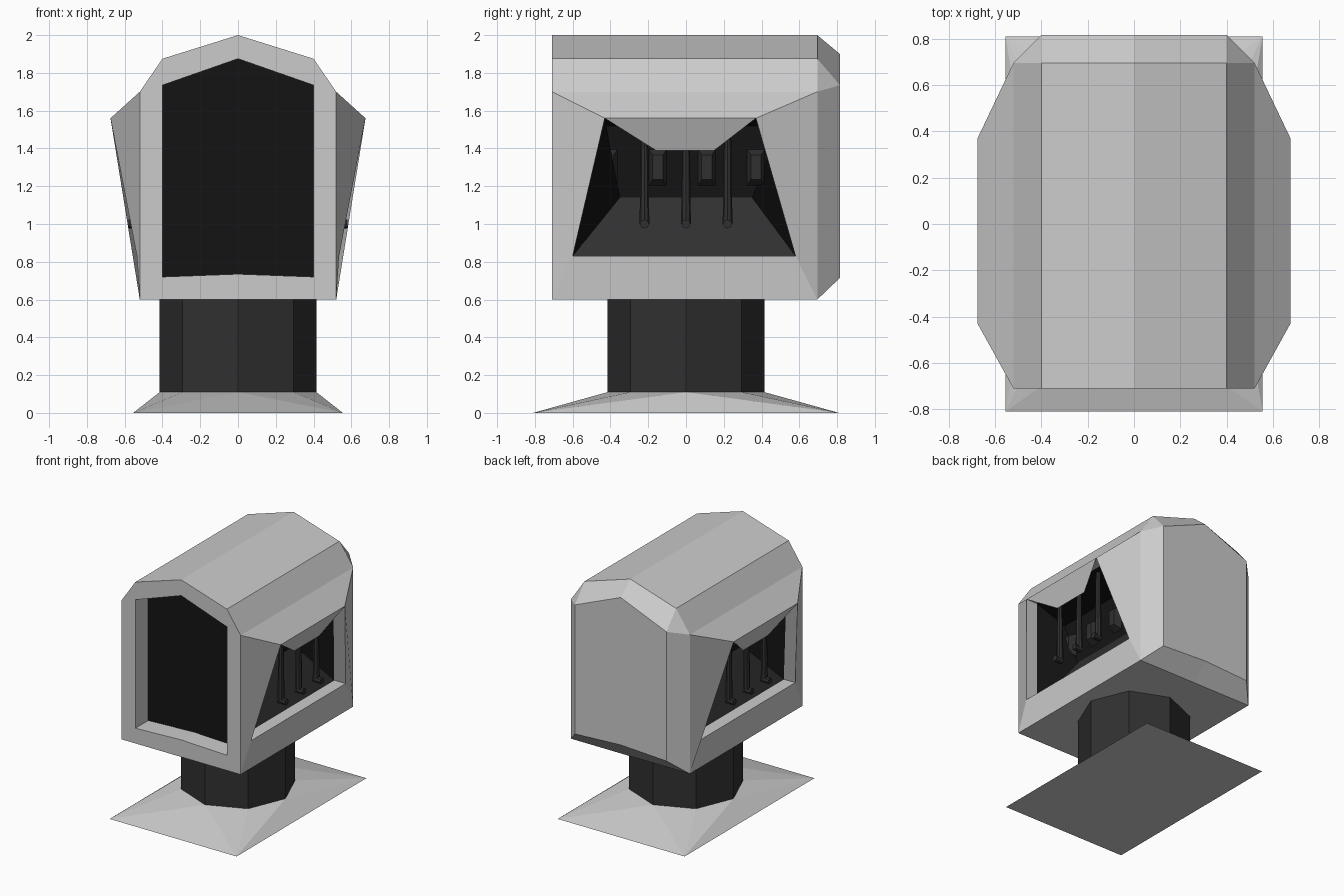
import bpy, bmesh, math
from mathutils import Vector

if "Cube" in bpy.data.objects:
    bpy.data.objects.remove(bpy.data.objects["Cube"])


def material(name, value):
    m = bpy.data.materials.new(name)
    m.diffuse_color = (value, value, value, 1)
    m.use_nodes = True
    m.node_tree.nodes["Principled BSDF"].inputs["Base Color"].default_value = m.diffuse_color
    return m


DARK = material("dark_grey", 0.03)
BLACK = material("black", 0.007)


def finish(bm, name, mat=None):
    bmesh.ops.remove_doubles(bm, verts=bm.verts, dist=0.0005)
    bmesh.ops.recalc_face_normals(bm, faces=bm.faces)
    me = bpy.data.meshes.new(name)
    bm.to_mesh(me)
    bm.free()
    ob = bpy.data.objects.new(name, me)
    bpy.context.collection.objects.link(ob)
    if mat:
        me.materials.append(mat)
    return ob


def face(bm, pts):
    # drop repeated points so collapsed quads become triangles
    clean = []
    for p in pts:
        if all((Vector(p) - Vector(q)).length > 1e-5 for q in clean):
            clean.append(p)
    if len(clean) > 2:
        bm.faces.new([bm.verts.new(p) for p in clean])


def bridge(bm, a, b, skip=()):
    n = len(a)
    for i in range(n):
        if i not in skip:
            j = (i + 1) % n
            face(bm, [a[i], a[j], b[j], b[i]])


def hull(name, pts, mat=None):
    bm = bmesh.new()
    for p in pts:
        bm.verts.new(p)
    bmesh.ops.convex_hull(bm, input=bm.verts)
    return finish(bm, name, mat)


def ring(half, y):
    """Symmetric closed section from bottom centre up the right and down the left."""
    left = [(-x, z) for x, z in half[-2:0:-1]]
    return [(x, y, z) for x, z in half + left]


# cross-sections: outer hull, front opening, back panel
outer = [(0, .6), (.52, .6), (.52, 1.70), (.40, 1.875), (0, 2.0)]
inner = [(0, .735), (.40, .72), (.40, 1.735), (.40, 1.735), (0, 1.875)]
rear = [(0, .735), (.40, .715), (.40, 1.735), (.40, 1.735), (0, 1.90)]

# side window outline (y, z, x)
window = [(.535, -.60, .83), (.535, .58, .83), (.675, .37, 1.56), (.675, -.43, 1.56)]
back_wall = [(.25, -.35, 1.14), (.25, .35, 1.14), (.25, .50, 1.52), (.25, -.50, 1.52)]


def side(pts, s):
    return [(x * s, y, z) for x, y, z in pts]


# housing shell with recessed front and chamfered back
bm = bmesh.new()
back_in, back_out = ring(rear, .815), ring(outer, .695)
front_out, front_in, recess = ring(outer, -.71), ring(inner, -.71), ring(inner, -.55)
face(bm, back_in)
bridge(bm, back_in, back_out)
bridge(bm, back_out, front_out, skip=(1, 6))
bridge(bm, front_out, front_in)
bridge(bm, front_in, recess)
for s in (1, -1):
    # flared side panels, window rim and drooping hood lip
    frame = side([(.52, -.71, .6), (.52, .695, .6), (.52, .695, 1.70), (.52, -.71, 1.70)], s)
    win = side(window, s)
    rim = side([(x - .1, y, z) for x, y, z in window], s)
    bridge(bm, frame, win)
    bridge(bm, win, rim)
    face(bm, [win[3], win[2], (.605 * s, .15, 1.39), (.605 * s, -.16, 1.39)])
finish(bm, "housing")

# black front panel
bm = bmesh.new()
face(bm, recess)
finish(bm, "front_panel", BLACK)

for s, tag in ((1, "right"), (-1, "left")):
    # dark recess behind each window: sloping sill, walls and back
    rim = side([(x - .1, y, z) for x, y, z in window], s)
    wall = side(back_wall, s)
    bm = bmesh.new()
    bridge(bm, rim, wall, skip=(0,))
    face(bm, wall)
    finish(bm, tag + "_recess", BLACK)
    bm = bmesh.new()
    face(bm, [rim[0], rim[1], wall[1], wall[0]])
    finish(bm, tag + "_sill", DARK)

    # raised blocks on the recess wall
    for i in range(4):
        y = -.41 + .26 * i
        pts = [(s * x, y + a * w, 1.3 + b * h)
               for x, w, h in ((.24, .05, .10), (.31, .027, .065))
               for a in (-1, 1) for b in (-1, 1)]
        hull(f"{tag}_block_{i + 1}", pts, DARK)

    # hanging rods with an outward foot
    for i in range(3):
        y = .22 * (i - 1)
        bm = bmesh.new()
        bmesh.ops.create_cone(bm, cap_ends=True, segments=8, radius1=.026, radius2=.018, depth=.55)
        bmesh.ops.translate(bm, verts=bm.verts, vec=(s * .53, y, 1.275))
        foot = bmesh.ops.create_cone(bm, cap_ends=True, segments=8,
                                     radius1=.024, radius2=.024, depth=.07)["verts"]
        for v in foot:
            v.co = Vector((s * .545 + v.co.z, y + v.co.y, 1.0 + v.co.x))
        finish(bm, f"{tag}_rod_{i + 1}", DARK)

# octagonal neck and sloped foot plate
octagon = [(.415 * math.cos(k * math.pi / 4), .415 * math.sin(k * math.pi / 4)) for k in range(8)]
hull("neck", [(x, y, z) for x, y in octagon for z in (.11, .6)], DARK)
hull("foot_plate", [(x, y, .11) for x, y in octagon]
     + [(x, y, 0) for x in (-.555, .555) for y in (-.81, .81)])
